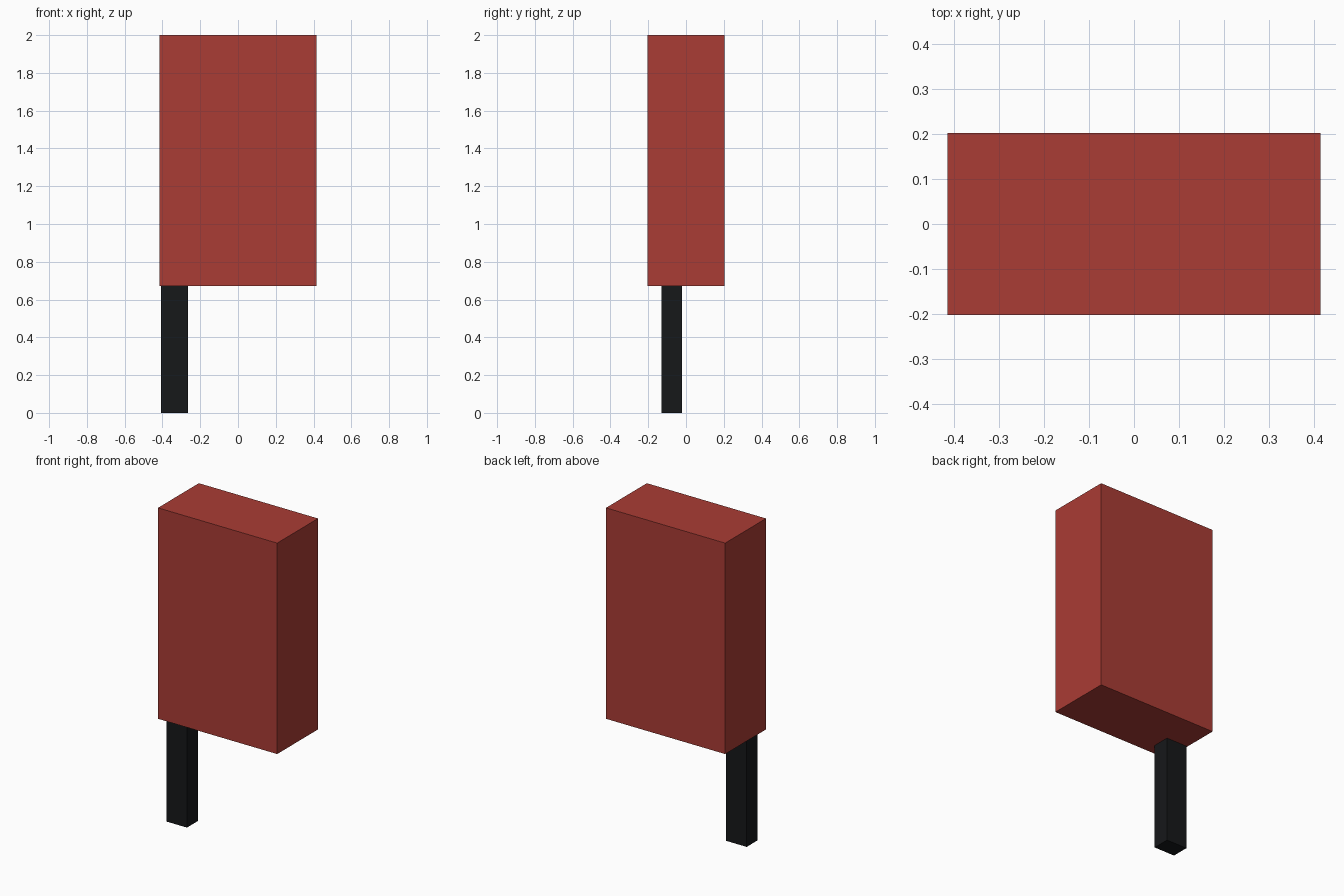
import bpy

if "Cube" in bpy.data.objects:
    bpy.data.objects.remove(bpy.data.objects["Cube"])


def material(name, colour):
    mat = bpy.data.materials.new(name)
    mat.diffuse_color = (*colour, 1)
    mat.use_nodes = True
    mat.node_tree.nodes["Principled BSDF"].inputs["Base Color"].default_value = mat.diffuse_color
    return mat


def box(name, low, high, mat):
    """Axis-aligned box between two opposite corners."""
    centre = [(a + b) / 2 for a, b in zip(low, high)]
    bpy.ops.mesh.primitive_cube_add(size=1, location=centre)
    obj = bpy.context.object
    obj.name = name
    obj.scale = [b - a for a, b in zip(low, high)]
    bpy.ops.object.transform_apply(location=False, rotation=False, scale=True)
    obj.data.materials.append(mat)
    return obj


red = material("red_paint", (0.40, 0.045, 0.035))
black = material("black_paint", (0.008, 0.009, 0.01))

# Large upper block
box("body", (-0.415, -0.203, 0.672), (0.415, 0.203, 2.0), red)

# Single off-centre support post
box("post", (-0.408, -0.131, 0.0), (-0.264, -0.021, 0.672), black)
